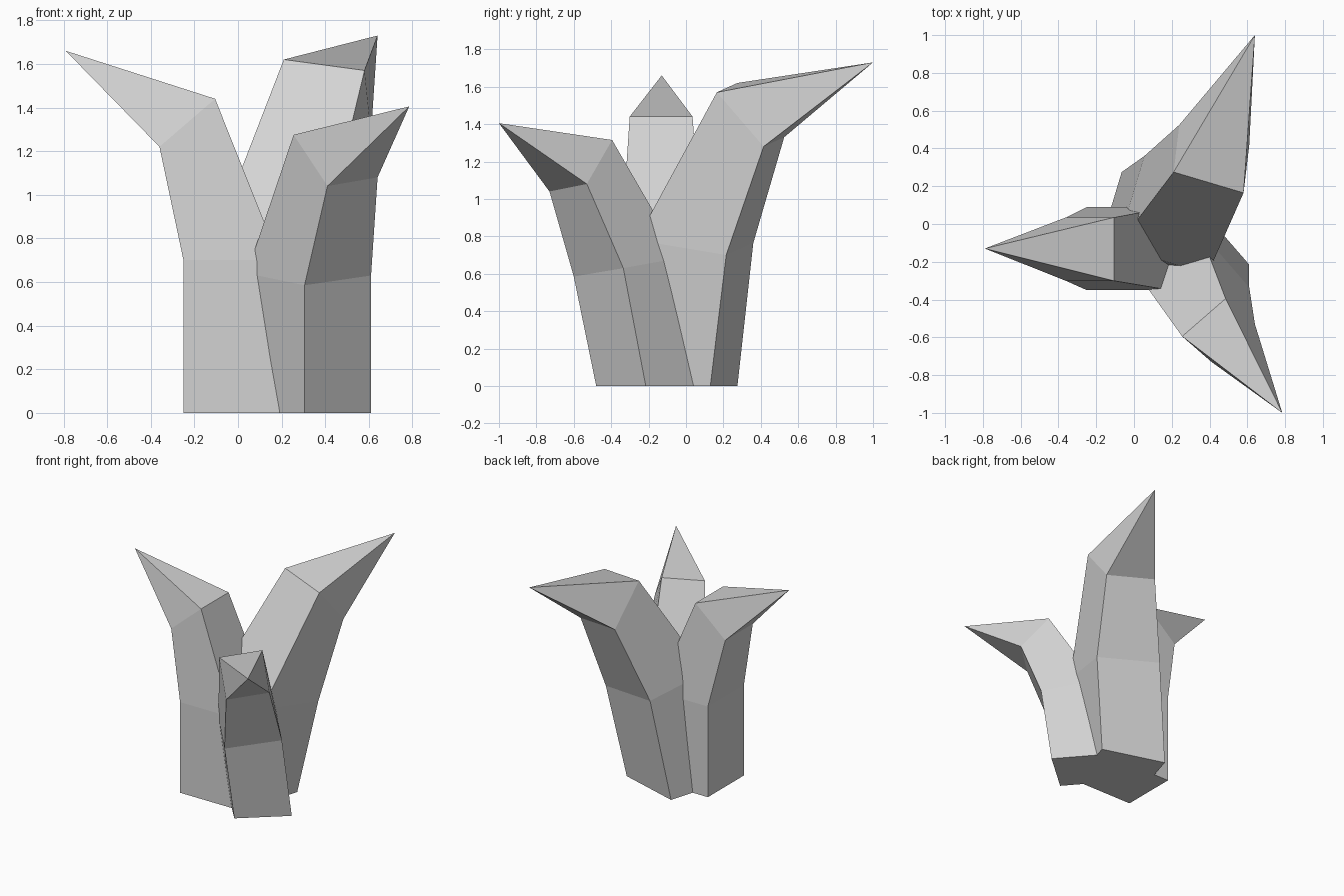
import bpy
import bmesh
from mathutils import Vector

cube = bpy.data.objects.get("Cube")
if cube:
    bpy.data.objects.remove(cube, do_unlink=True)

# Single stone colour
stone = bpy.data.materials.new("light_grey_stone")
stone.use_nodes = True
colour = (0.65, 0.65, 0.65, 1.0)
stone.diffuse_color = colour
stone.node_tree.nodes["Principled BSDF"].inputs["Base Color"].default_value = colour


def shard(name, rings, tip):
    """Loft four-sided rings (outer corner, side vector, inward vector) up to a point."""
    bm = bmesh.new()
    loops = []
    for corner, side, inward in rings:
        c, s, i = Vector(corner), Vector(side), Vector(inward)
        loops.append([bm.verts.new(p) for p in (c, c + s, c + s + i, c + i)])
    bm.faces.new(loops[0])
    for low, high in zip(loops, loops[1:]):
        for k in range(4):
            n = (k + 1) % 4
            bm.faces.new((low[k], low[n], high[n], high[k]))
    peak = bm.verts.new(tip)
    for k in range(4):
        bm.faces.new((loops[-1][k], loops[-1][(k + 1) % 4], peak))
    bmesh.ops.recalc_face_normals(bm, faces=bm.faces)
    mesh = bpy.data.meshes.new(name)
    bm.to_mesh(mesh)
    bm.free()
    mesh.materials.append(stone)
    obj = bpy.data.objects.new(name, mesh)
    bpy.context.collection.objects.link(obj)


# Each shard: foot ring, bend ring, shoulder ring, then the pointed tip
shard("right_shard", [
    ((-0.25, 0.09, 0), (0, -0.44, 0), (0.44, 0, 0)),
    ((-0.25, 0.09, 0.70), (0, -0.44, 0), (0.44, 0, 0)),
    ((-0.36, 0.035, 1.22), (0, -0.336, 0), (0.255, 0, 0.22)),
], (-0.79, -0.13, 1.66))

shard("front_shard", [
    ((0.305, -0.48, 0), (0.305, 0.265, 0), (-0.265, 0.305, 0)),
    ((0.305, -0.60, 0.585), (0.305, 0.265, 0.045), (-0.265, 0.305, 0.055)),
    ((0.41, -0.73, 1.04), (0.23, 0.20, 0.04), (-0.155, 0.135, 0.235)),
], (0.785, -1.0, 1.405))

shard("back_shard", [
    ((-0.065, 0.275, 0), (0.48, -0.145, 0), (-0.145, -0.48, 0)),
    ((0.055, 0.36, 0.765), (0.48, -0.145, -0.065), (-0.145, -0.48, 0.08)),
    ((0.24, 0.525, 1.33), (0.37, -0.11, -0.05), (-0.03, -0.25, 0.29)),
], (0.64, 1.0, 1.73))
